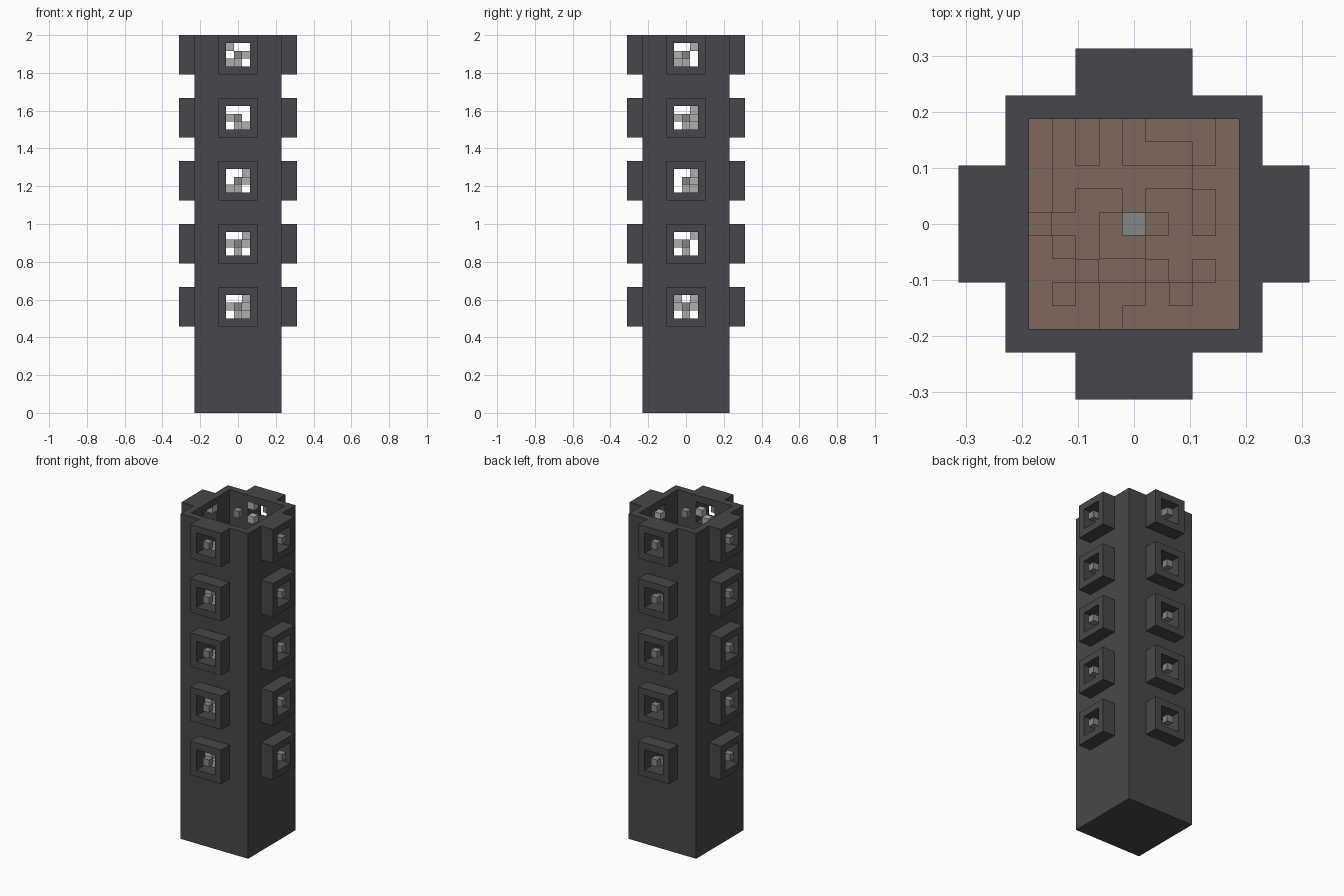
import bpy
import bmesh
from mathutils import Matrix, Vector

cube = bpy.data.objects.get("Cube")
if cube:
    bpy.data.objects.remove(cube, do_unlink=True)

U = 2 / 48                                   # one block
LEVELS = [(13.5 + 8 * i) * U for i in range(5)]   # window centre heights
WALL, CAVITY, FRAME_OUT = 5.5 * U, 4.5 * U, 7.5 * U


def material(name, rgb):
    mat = bpy.data.materials.new(name)
    mat.use_nodes = True
    mat.diffuse_color = (*rgb, 1)
    mat.node_tree.nodes["Principled BSDF"].inputs["Base Color"].default_value = (*rgb, 1)
    return mat


charcoal = material("charcoal", (0.064, 0.062, 0.07))
brown = material("soil_brown", (0.205, 0.138, 0.105))
light_grey = material("light_grey", (0.43, 0.43, 0.43))
mid_grey = material("mid_grey", (0.23, 0.24, 0.245))


def boxes(name, items, mat=None):
    """One object from a list of (centre, size) boxes."""
    bm = bmesh.new()
    for centre, size in items:
        bmesh.ops.create_cube(bm, size=1, matrix=Matrix.Translation(centre) @ Matrix.Diagonal((*size, 1)))
    mesh = bpy.data.meshes.new(name)
    bm.to_mesh(mesh)
    bm.free()
    obj = bpy.data.objects.new(name, mesh)
    bpy.context.collection.objects.link(obj)
    if mat:
        mesh.materials.append(mat)
    return obj


def cut(obj, cutters):
    """Subtract cutters and bake the result."""
    for cutter in cutters:
        mod = obj.modifiers.new("cut", "BOOLEAN")
        mod.operation, mod.solver, mod.object = "DIFFERENCE", "EXACT", cutter
    bpy.context.view_layer.update()
    graph = bpy.context.evaluated_depsgraph_get()
    mesh = bpy.data.meshes.new_from_object(obj.evaluated_get(graph))
    obj.modifiers.clear()
    obj.data = mesh
    mesh.materials.clear()
    mesh.materials.append(charcoal)


def side_point(side, across, out, z):
    """Position on one of the four sides."""
    return {"front": Vector((across, -out, z)), "back": Vector((across, out, z)),
            "left": Vector((out, across, z)), "right": Vector((-out, across, z))}[side]


# Cutters: hollow core and window tunnels
core = boxes("core_cutter", [((0, 0, 1.1), (2 * CAVITY, 2 * CAVITY, 2.2 - 2 * U))])
tunnel_x = boxes("tunnel_x_cutter", [((0, 0, z), (1, 3 * U, 3 * U)) for z in LEVELS])
tunnel_y = boxes("tunnel_y_cutter", [((0, 0, z), (3 * U, 1, 3 * U)) for z in LEVELS])

# Hollow square tower
tower = boxes("tower_wall", [((0, 0, 1), (2 * WALL, 2 * WALL, 2))])
cut(tower, [core, tunnel_x, tunnel_y])

# Projecting window frames
depth = FRAME_OUT - WALL
for side in ("front", "back", "left", "right"):
    on_y = side in ("front", "back")
    size = (5 * U, depth, 5 * U) if on_y else (depth, 5 * U, 5 * U)
    frames = boxes(side + "_window_frames",
                   [(side_point(side, 0, WALL + depth / 2, z), size) for z in LEVELS])
    cut(frames, [tunnel_y if on_y else tunnel_x])

for cutter in (core, tunnel_x, tunnel_y):
    bpy.data.objects.remove(cutter, do_unlink=True)

# Small blocks in the windows, lowest window first, rows from the top
PATTERNS = {
    ("front", "back"): ["..g g.g .gg", "..g g.g .g.", "..g ..g gg.", "... g.. .gg", "g.. ..g gg."],
    ("left", "right"): ["g.g g.g .g.", "..g g.. .g.", "..g ..g .gg", "..g g.g .gg", "..g g.. gg."],
}
block = (U, U, U)
for pair, windows in PATTERNS.items():
    cells = []
    for z, rows in zip(LEVELS, windows):
        for r, row in enumerate(rows.split()):
            for c, mark in enumerate(row):
                if mark == "g":
                    side = pair[(r + c + 1) % 2]
                    cells.append((side_point(side, (c - 1) * U, 5 * U, z + (1 - r) * U), block))
    boxes(pair[0] + "_" + pair[1] + "_window_blocks", cells, light_grey)
    boxes(pair[0] + "_" + pair[1] + "_centre_blocks",
          [(side_point(side, 0, 7 * U, z), block) for side in pair for z in LEVELS], mid_grey)

# Floating block at the mouth of the shaft
boxes("mouth_block", [((0, 0, 2 - U / 2), block)], mid_grey)

# Uneven soil floor, back row first, x marks a raised block
SOIL = [".x.x.xxx.", ".x.x...x.", ".xxxxxx..", ".x..x..x.", "x..xxx.x.",
        ".x.xx....", "..x..x.x.", ".x.xx.x..", "...x....."]
base_top = 5 * U
soil = [((0, 0, (U + base_top) / 2), (2 * CAVITY, 2 * CAVITY, base_top - U))]
for r, row in enumerate(SOIL):
    for c, mark in enumerate(row):
        if mark == "x":
            soil.append((((c - 4) * U, (4 - r) * U, base_top + U / 2), block))
boxes("soil_floor", soil, brown)
